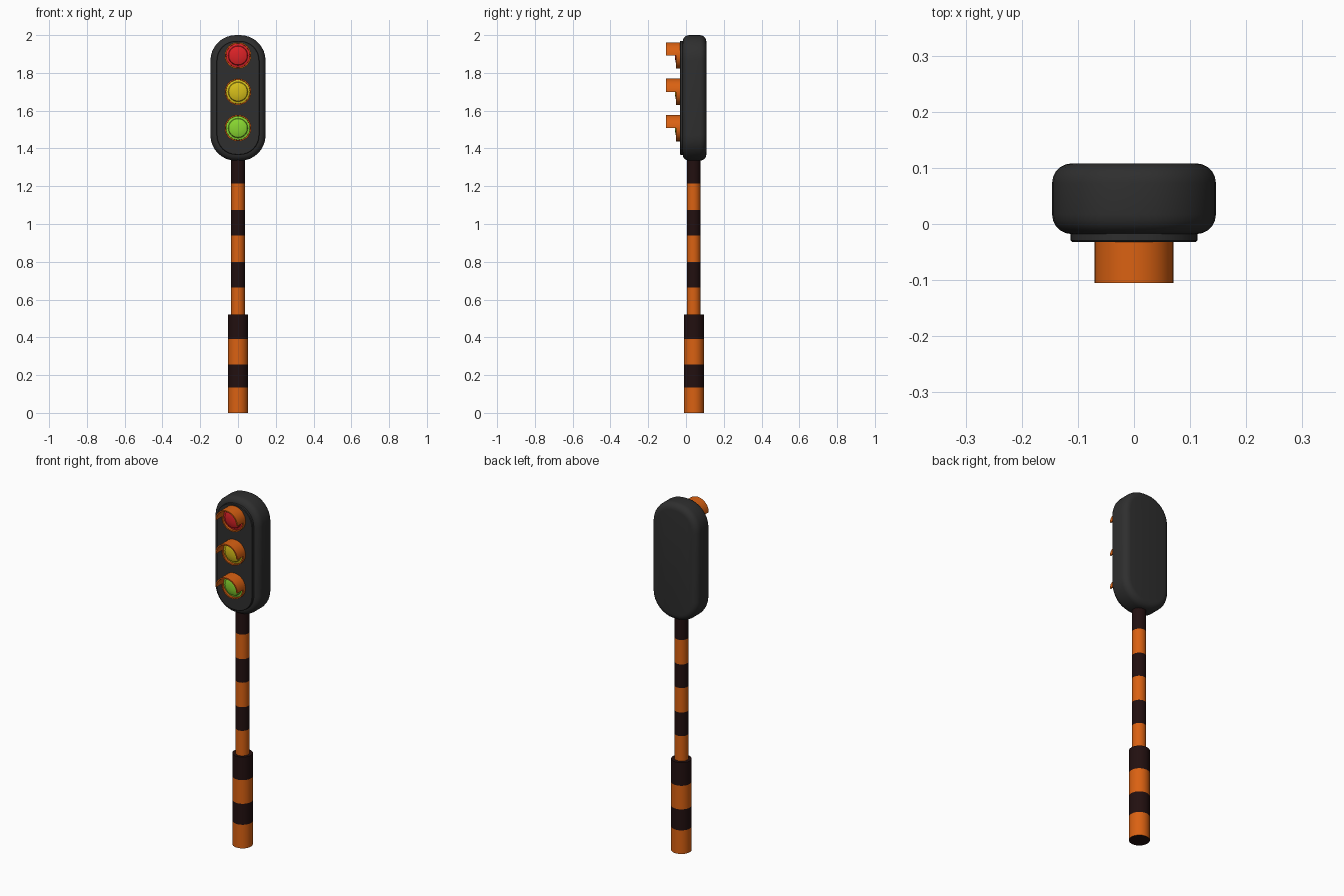
import bpy, bmesh
from math import sin, cos, pi, radians

if "Cube" in bpy.data.objects:
    bpy.data.objects.remove(bpy.data.objects["Cube"])


def material(name, rgb):
    m = bpy.data.materials.new(name)
    m.diffuse_color = (*rgb, 1)
    m.use_nodes = True
    m.node_tree.nodes["Principled BSDF"].inputs["Base Color"].default_value = m.diffuse_color
    return m


ORANGE = material("orange", (0.70, 0.12, 0.006))
DARK = material("stripe_black", (0.016, 0.005, 0.005))
GREY = material("housing_grey", (0.028, 0.028, 0.028))
RED = material("red_lens", (0.72, 0.016, 0.02))
YELLOW = material("yellow_lens", (0.68, 0.52, 0.01))
GREEN = material("green_lens", (0.25, 0.68, 0.03))


def loft(name, loops, mats, closed=True, caps=True, join_ends=False, rule=None):
    """Skin a series of equal-length point loops into one object."""
    bm = bmesh.new()
    rows = [[bm.verts.new(p) for p in loop] for loop in loops]
    n = len(rows[0])
    pairs = list(zip(rows, rows[1:]))
    if join_ends:
        pairs.append((rows[-1], rows[0]))
    for a, b in pairs:
        for i in range(n if closed else n - 1):
            j = (i + 1) % n
            bm.faces.new((a[i], a[j], b[j], b[i]))
    if caps:
        bm.faces.new(rows[0])
        bm.faces.new(rows[-1])
    bmesh.ops.recalc_face_normals(bm, faces=bm.faces)
    if rule:
        for f in bm.faces:
            f.material_index = rule(f)
    me = bpy.data.meshes.new(name)
    bm.to_mesh(me)
    bm.free()
    for m in mats:
        me.materials.append(m)
    ob = bpy.data.objects.new(name, me)
    bpy.context.collection.objects.link(ob)
    bpy.ops.object.select_all(action='DESELECT')
    ob.select_set(True)
    bpy.context.view_layer.objects.active = ob
    bpy.ops.object.shade_smooth_by_angle(angle=radians(40))
    return ob


def striped_pole(name, r, cy, levels, n=32):
    """Vertical cylinder, orange and black bands starting with orange."""
    loops = [[(r * cos(2 * pi * i / n), cy + r * sin(2 * pi * i / n), z)
              for i in range(n)] for z in levels]

    def band(f):
        if abs(f.normal.z) > 0.5:
            return 1
        z = f.calc_center_median().z
        return sum(z > l for l in levels[1:]) % 2
    return loft(name, loops, [ORANGE, DARK], rule=band)


def rounded_loop(y, hw, z0, z1, r, seg=8):
    """Rounded rectangle in the xz plane."""
    pts = []
    for k, (sx, cz) in enumerate(((1, z1 - r), (-1, z1 - r), (-1, z0 + r), (1, z0 + r))):
        for i in range(seg + 1):
            a = (k + i / seg) * pi / 2
            pts.append((sx * (hw - r) + r * cos(a), y, cz + r * sin(a)))
    return pts


def slab(name, hw, z0, z1, y0, y1, r, bev, seg):
    """Rounded rectangular slab with rounded front and back rims."""
    steps = []
    for i in range(seg + 1):
        a = pi / 2 * i / seg
        steps.append((y0 + bev * (1 - sin(a)), bev * (1 - cos(a))))
    front = steps[::-1]
    back = [(y0 + y1 - y, d) for y, d in steps]
    return loft(name, [rounded_loop(y, hw - d, z0 + d, z1 - d, r - d)
                       for y, d in front + back], [GREY])


def arc(y, r, cz, a0, a1, n):
    return [(r * cos(a0 + (a1 - a0) * i / n), y, cz + r * sin(a0 + (a1 - a0) * i / n))
            for i in range(n + 1)]


def circle(y, r, cz, n=32):
    return arc(y, r, cz, 0, 2 * pi, n)[:-1]


# Pole
striped_pole("lower_post", 0.053, 0.042, [0, 0.135, 0.255, 0.39, 0.522])
striped_pole("upper_post", 0.036, 0.040,
             [0.515, 0.665, 0.80, 0.94, 1.075, 1.215, 1.36])

# Signal head
slab("housing", 0.146, 1.335, 2.0, -0.018, 0.108, 0.135, 0.035, 5)
slab("front_plate", 0.113, 1.366, 1.97, -0.032, 0.0, 0.105, 0.003, 1)

# Lamps: collar ring, half-round visor and domed lens
RO, RI = 0.070, 0.063
for label, cz, mat in (("red", 1.892, RED), ("yellow", 1.70, YELLOW), ("green", 1.508, GREEN)):
    loft(label + "_collar", [circle(y, r, cz) for y, r in
         ((-0.028, RO), (-0.052, RO), (-0.052, RI), (-0.028, RI))],
         [ORANGE], caps=False, join_ends=True)
    # visor cross-sections swept over the upper half
    rows = [arc(y, r, cz, 0, pi, 16) for y, r in
            ((-0.052, RO), (-0.1055, RO), (-0.1055, RI), (-0.052, RI))]
    sections = [list(s) for s in zip(*rows)]
    loft(label + "_visor", sections, [ORANGE])
    loft(label + "_lens", [circle(y, r, cz) for y, r in
         ((-0.028, 0.0632), (-0.040, 0.0625), (-0.043, 0.052), (-0.050, 0.049),
          (-0.055, 0.036), (-0.058, 0.018), (-0.0585, 0.005))], [mat])
